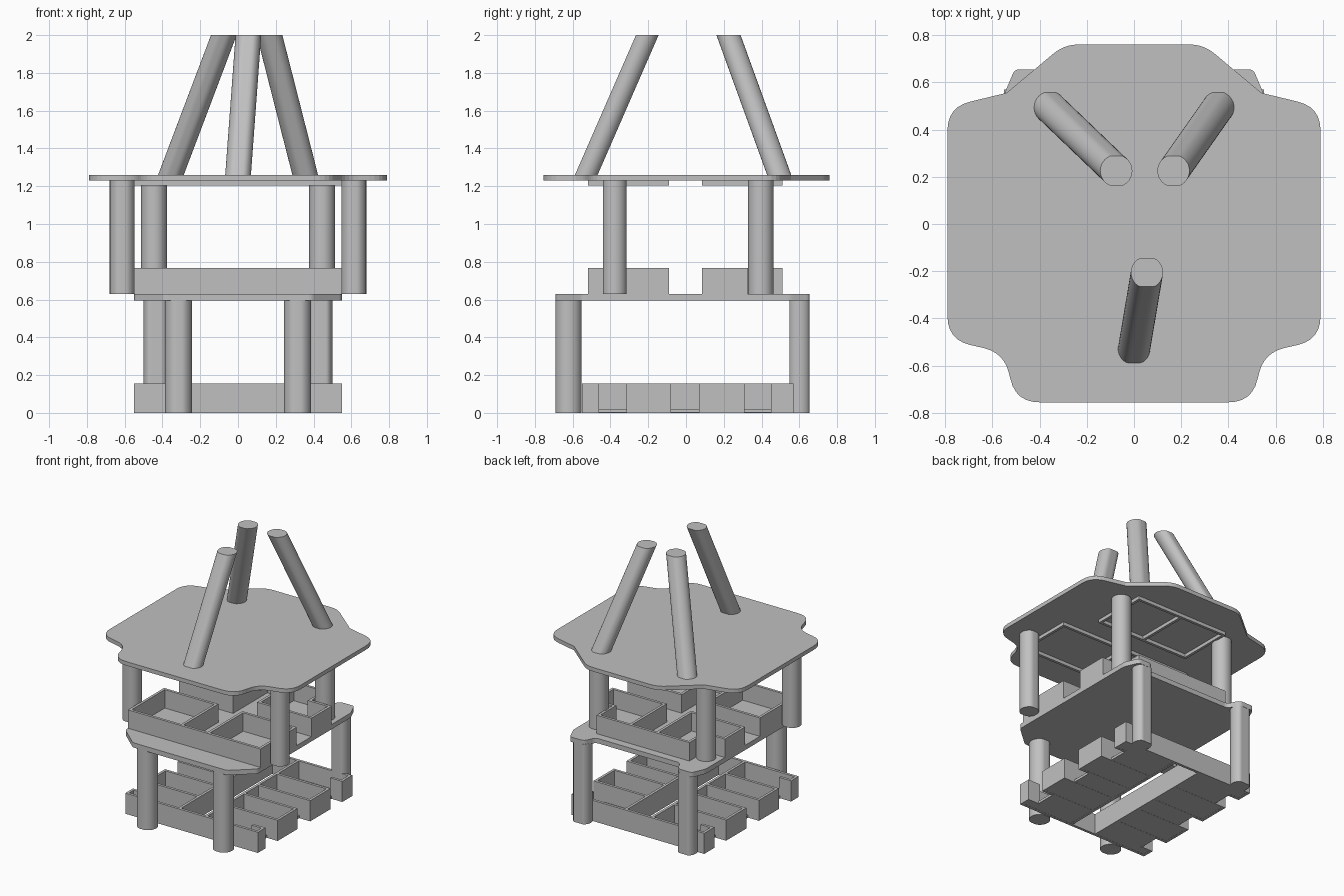
import bpy, bmesh, math
from mathutils import Vector
from mathutils.geometry import delaunay_2d_cdt

cube = bpy.data.objects.get("Cube")
if cube:
    bpy.data.objects.remove(cube)

grey = bpy.data.materials.new("plain_grey")
grey.use_nodes = True
grey.diffuse_color = (0.53, 0.53, 0.53, 1)
grey.node_tree.nodes["Principled BSDF"].inputs["Base Color"].default_value = (0.53, 0.53, 0.53, 1)

T = 0.02  # wall thickness


def add_mesh(name, bm, mirror=False, smooth=False):
    bmesh.ops.recalc_face_normals(bm, faces=bm.faces)
    mesh = bpy.data.meshes.new(name)
    bm.to_mesh(mesh)
    bm.free()
    mesh.materials.append(grey)
    ob = bpy.data.objects.new(name, mesh)
    bpy.context.collection.objects.link(ob)
    if mirror:
        ob.modifiers.new("mirror_x", 'MIRROR')
    if smooth:
        bpy.ops.object.select_all(action='DESELECT')
        ob.select_set(True)
        bpy.context.view_layer.objects.active = ob
        bpy.ops.object.shade_smooth_by_angle(angle=math.radians(35))
    return ob


def boxes(name, rects, z0, z1):
    """Mirrored set of upright boxes from x0, x1, y0, y1 footprints."""
    bm = bmesh.new()
    for x0, x1, y0, y1 in rects:
        for v in bmesh.ops.create_cube(bm, size=1)["verts"]:
            v.co = Vector((x0 if v.co.x < 0 else x1,
                           y0 if v.co.y < 0 else y1,
                           z0 if v.co.z < 0 else z1))
    return add_mesh(name, bm, mirror=True)


def fillet(corners, steps=6):
    """Round the corners of a closed outline of x, y, radius."""
    out = []
    n = len(corners)
    for i, (x, y, r) in enumerate(corners):
        p = Vector((x, y))
        if r == 0:
            out.append(p)
            continue
        a = (Vector(corners[i - 1][:2]) - p).normalized()
        b = (Vector(corners[(i + 1) % n][:2]) - p).normalized()
        for k in range(steps + 1):
            t = k / steps
            out.append((p + a * r) * (1 - t) ** 2 + p * 2 * t * (1 - t) + (p + b * r) * t * t)
    return out


def plate(name, half, holes, z0, z1):
    """Flat plate from a right-hand outline (front to back) with holes."""
    loops = [fillet(half + [(-x, y, r) for x, y, r in reversed(half)])] + holes
    pts, edges = [], []
    for loop in loops:
        s, n = len(pts), len(loop)
        pts += [Vector(p) for p in loop]
        edges += [(s + i, s + (i + 1) % n) for i in range(n)]
    verts, _, faces, *_ = delaunay_2d_cdt(pts, edges, [], 2, 1e-5)
    bm = bmesh.new()
    bvs = [bm.verts.new((p.x, p.y, z0)) for p in verts]
    for f in faces:
        bm.faces.new([bvs[i] for i in f])
    top = bmesh.ops.extrude_face_region(bm, geom=bm.faces[:])["geom"]
    bmesh.ops.translate(bm, verts=[v for v in top if isinstance(v, bmesh.types.BMVert)],
                        vec=(0, 0, z1 - z0))
    return add_mesh(name, bm)


def post(name, base, top, mirror=False, r=0.07, flat=0.062):
    """Round bar with two flats and level ends, upright or leaning."""
    bm = bmesh.new()
    n = 32
    rings = []
    for c in (Vector(base), Vector(top)):
        ring = []
        for i in range(n):
            a = 2 * math.pi * i / n
            y = max(-flat, min(flat, r * math.sin(a)))
            ring.append(bm.verts.new(c + Vector((r * math.cos(a), y, 0))))
        rings.append(ring)
    lo, hi = rings
    for i in range(n):
        j = (i + 1) % n
        bm.faces.new((lo[i], lo[j], hi[j], hi[i]))
    bm.faces.new(lo)
    bm.faces.new(hi)
    return add_mesh(name, bm, mirror, smooth=True)


def small_hole(x, y, r=0.01):
    return [(x + r * math.cos(k * math.pi / 5), y + r * math.sin(k * math.pi / 5)) for k in range(10)]


def rect(x0, x1, y0, y1):
    return [(x0, y0), (x1, y0), (x1, y1), (x0, y1)]


# Top plate with its rows of screw holes
spots = [(x, y) for x in (0.085, 0.28, 0.45) for y in (-0.72, -0.625)]
spots += [(x, y) for x in (0.66, 0.76) for y in (-0.46, -0.29, -0.085, 0.09, 0.295, 0.465)]
spots += [(x, y) for x in (0.105, 0.275) for y in (0.63, 0.725)]
top_half = [(0.5, -0.755, 0.1), (0.55, -0.545, 0.09), (0.79, -0.49, 0.1),
            (0.79, 0.495, 0.1), (0.54, 0.555, 0), (0.295, 0.76, 0.06)]
plate("top_plate", top_half, [small_hole(s * x, y) for x, y in spots for s in (-1, 1)], 1.23, 1.26)

# Middle plate: central opening, lobes for the posts, shallow pockets underneath
mid_half = [(0.39, -0.69, 0.02), (0.55, -0.55, 0.02), (0.55, 0.55, 0.02),
            (0.505, 0.655, 0.02), (0.39, 0.655, 0.03), (0.35, 0.57, 0.03)]
opening = rect(-0.09, 0.09, -0.25, 0.25)
pockets = [rect(min(s * 0.12, s * 0.53), max(s * 0.12, s * 0.53), y0, y1)
           for s in (-1, 1) for y0, y1 in ((-0.53, -0.01), (0.01, 0.53))]
plate("middle_plate", mid_half, [opening], 0.612, 0.63)
plate("middle_plate_underside", mid_half, [opening] + pockets, 0.594, 0.612)

# Posts, two pairs on each storey
post("lower_front_post", (0.315, -0.622, 0), (0.315, -0.622, 0.6), True, 0.072, 0.068)
post("lower_back_post", (0.435, 0.6, 0), (0.435, 0.6, 0.6), True, 0.066, 0.053)
post("upper_front_post", (0.613, -0.378, 0.63), (0.613, -0.378, 1.23), True, 0.066)
post("upper_back_post", (0.445, 0.396, 0.63), (0.445, 0.396, 1.23), True, 0.068, 0.067)

# Leaning struts on the top plate
post("front_strut", (0, -0.53, 1.255), (0.055, -0.205, 2), r=0.068, flat=0.06)
post("back_left_strut", (0.357, 0.495, 1.255), (0.167, 0.225, 2), r=0.068, flat=0.064)
post("back_right_strut", (-0.357, 0.495, 1.255), (-0.075, 0.225, 2), r=0.068, flat=0.064)

# Lower trays: inner wall, end bars, two projecting bays and short end returns
bays = ((-0.315, -0.08), (0.07, 0.31))
ends = ((-0.55, -0.46), (0.45, 0.57))
walls = [(0.1, 0.1 + T, -0.55, 0.57), (0, 0.55, -0.55, -0.55 + T), (0, 0.55, 0.57 - T, 0.57)]
for y0, y1 in bays:
    walls += [(0.1, 0.55, y0, y0 + T), (0.1, 0.55, y1 - T, y1)]
walls += [(0.55 - T, 0.55, y0, y1) for y0, y1 in bays + ends]
walls += [(0.45, 0.55, y, y + T) for y in (-0.46 - T, 0.45)]
boxes("lower_tray_walls", walls, 0, 0.155)
boxes("lower_tray_floor", [(0.1, 0.46, -0.55, 0.57)] + [(0.46, 0.55, y0, y1) for y0, y1 in bays + ends],
      0.001, 0.02)

# Upper trays, the rear one stepped in around the posts
front_tray = [(0, 0.55, -0.52, -0.52 + T), (0.55 - T, 0.55, -0.52, -0.09),
              (0.1, 0.55, -0.09 - T, -0.09), (0.1, 0.1 + T, -0.52, -0.09)]
back_tray = [(0.1, 0.55, 0.085, 0.085 + T), (0.55 - T, 0.55, 0.085, 0.325),
             (0.365, 0.55, 0.325 - T, 0.325), (0.365, 0.365 + T, 0.325, 0.51),
             (0, 0.385, 0.51 - T, 0.51), (0.1, 0.1 + T, 0.085, 0.51)]
boxes("upper_front_tray", front_tray, 0.625, 0.768)
boxes("upper_back_tray", back_tray, 0.625, 0.768)

# Framed ribs under the top plate, each with a middle divider
ribs = []
for x, y0, y1 in ((0.55, -0.52, -0.09), (0.385, 0.085, 0.51)):
    ribs += [(0, x, y0, y0 + T), (0, x, y1 - T, y1), (x - T, x, y0, y1), (0, T / 2, y0, y1)]
boxes("top_plate_ribs", ribs, 1.205, 1.235)
